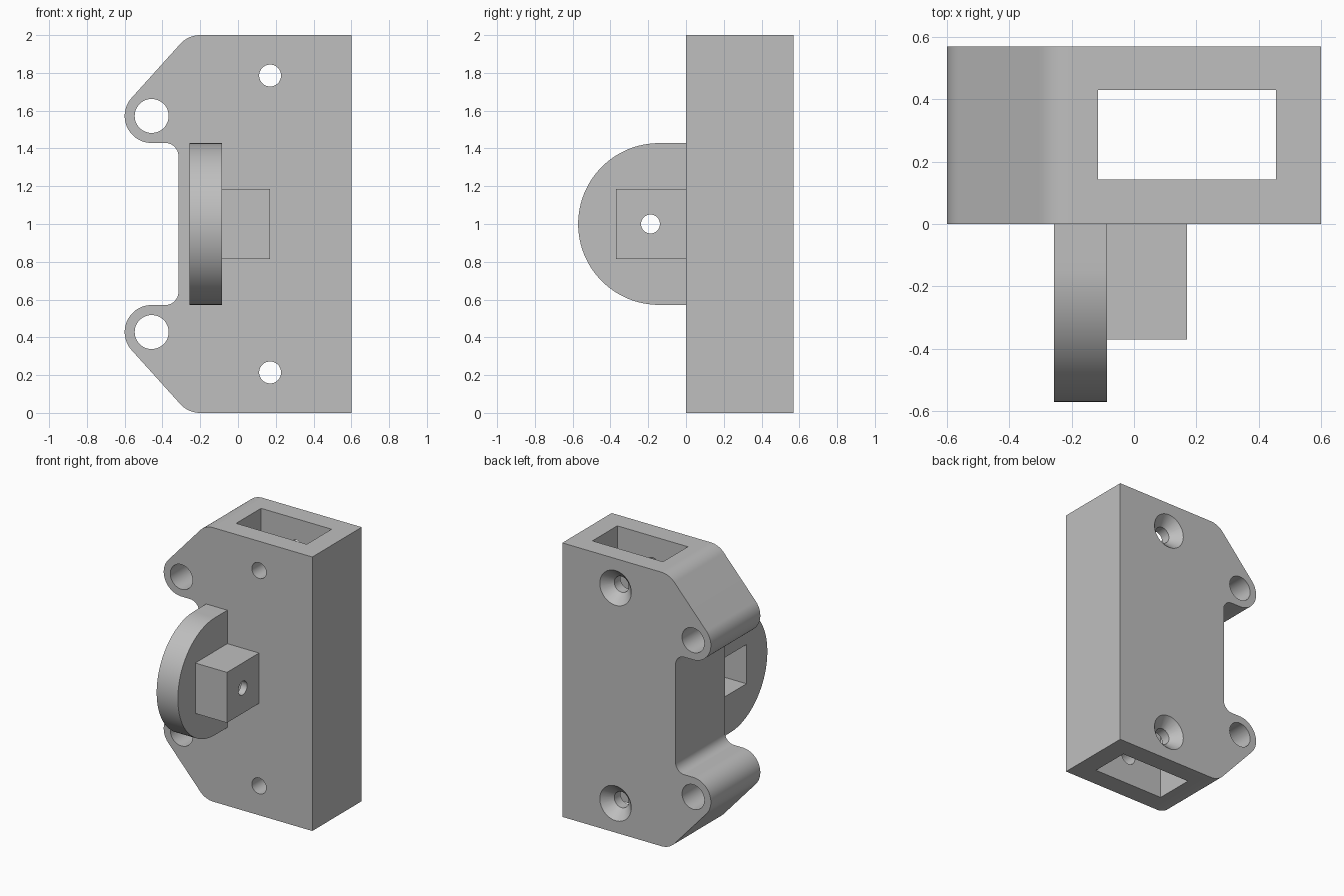
import bpy, bmesh
from math import pi, cos, sin, atan2, radians
from mathutils import Matrix, Vector

if "Cube" in bpy.data.objects:
    bpy.data.objects.remove(bpy.data.objects["Cube"], do_unlink=True)

grey = bpy.data.materials.new("mid_grey")
grey.use_nodes = True
grey.diffuse_color = (0.52, 0.52, 0.52, 1)
grey.node_tree.nodes["Principled BSDF"].inputs["Base Color"].default_value = (0.52, 0.52, 0.52, 1)


def make(name, bm):
    bmesh.ops.recalc_face_normals(bm, faces=bm.faces)
    mesh = bpy.data.meshes.new(name)
    bm.to_mesh(mesh)
    bm.free()
    mesh.materials.append(grey)
    obj = bpy.data.objects.new(name, mesh)
    bpy.context.collection.objects.link(obj)
    return obj


def prism(name, points, offset):
    """Extrude a closed loop of 3D points along offset."""
    bm = bmesh.new()
    face = bm.faces.new([bm.verts.new(p) for p in points])
    new = bmesh.ops.extrude_face_region(bm, geom=[face])["geom"]
    verts = [v for v in new if isinstance(v, bmesh.types.BMVert)]
    bmesh.ops.translate(bm, verts=verts, vec=offset)
    return make(name, bm)


def block(name, lo, hi):
    bm = bmesh.new()
    lo, hi = Vector(lo), Vector(hi)
    bmesh.ops.create_cube(bm, size=1, matrix=Matrix.Translation((lo + hi) / 2) @ Matrix.Diagonal((*(hi - lo), 1)))
    return make(name, bm)


def cone(name, centre, axis, r1, r2, depth):
    """Cylinder or cone centred on a point; r2 lies towards +axis."""
    bm = bmesh.new()
    turn = Vector(axis).to_track_quat('Z', 'Y').to_matrix().to_4x4()
    bmesh.ops.create_cone(bm, cap_ends=True, segments=48, radius1=r1, radius2=r2, depth=depth,
                          matrix=Matrix.Translation(centre) @ turn)
    return make(name, bm)


def cut(target, cutter):
    mod = target.modifiers.new("cut", 'BOOLEAN')
    mod.operation = 'DIFFERENCE'
    mod.solver = 'EXACT'
    mod.object = cutter
    bpy.ops.object.select_all(action='DESELECT')
    bpy.context.view_layer.objects.active = target
    target.select_set(True)
    bpy.ops.object.modifier_apply(modifier=mod.name)


def arc(cx, cz, r, a0, a1, n=20):
    return [(cx + r * cos(a0 + (a1 - a0) * i / n), cz + r * sin(a0 + (a1 - a0) * i / n)) for i in range(n + 1)]


# Body outline: upper half, then mirrored about mid height
DEPTH, R, EAR, TOP = 0.57, 0.143, (-0.457, 0.572), (-0.2, 0.857)
slope = atan2(TOP[1] - EAR[1], TOP[0] - EAR[0]) + pi / 2
half = [(0.6, 1)]
half += arc(*TOP, R, pi / 2, slope)
half += arc(*EAR, R, slope, 1.5 * pi, 32)
half += arc(-0.386, 0.358, 0.071, pi / 2, 0)
outline = half + [(x, -z) for x, z in reversed(half)]
body = prism("body", [(x, 0, z + 1) for x, z in outline], (0, DEPTH, 0))

# Half-round plate and hollow box on the front
profile = [(0, 1.428)] + arc(-0.143, 1, 0.428, pi / 2, 1.5 * pi, 64) + [(0, 0.572)]
plate = prism("half_round_plate", [(-0.257, y, z) for y, z in profile], (0.171, 0, 0))
box = block("hollow_box", (-0.086, -0.37, 0.816), (0.17, 0, 1.184))

# Cutters for channel, holes, countersinks and pocket
cutters = [(body, block("channel_cutter", (-0.115, 0.143, -0.1), (0.455, 0.43, 2.1)))]
for s in (-1, 1):
    cutters += [
        (body, cone("ear_hole_cutter", (EAR[0], 0.285, 1 + s * EAR[1]), (0, 1, 0), 0.09, 0.09, 1)),
        (body, cone("screw_hole_cutter", (0.17, 0.285, 1 + s * 0.786), (0, 1, 0), 0.058, 0.058, 1)),
        (body, cone("countersink_cutter", (0.17, DEPTH - 0.03, 1 + s * 0.786), (0, 1, 0), 0.057, 0.137, 0.08)),
    ]
pocket = block("pocket_cutter", (-0.4, -0.33, 0.857), (0.12, -0.045, 1.143))
bore = cone("bore_cutter", (0.15, -0.188, 1), (1, 0, 0), 0.05, 0.05, 0.2)
cutters += [(plate, pocket), (box, pocket), (box, bore)]
for target, cutter in cutters:
    cut(target, cutter)
for cutter in {c for _, c in cutters}:
    bpy.data.objects.remove(cutter, do_unlink=True)

# Smooth curved walls, crisp edges
for obj in (body, plate, box):
    bpy.ops.object.select_all(action='DESELECT')
    bpy.context.view_layer.objects.active = obj
    obj.select_set(True)
    bpy.ops.object.shade_smooth_by_angle(angle=radians(25))
